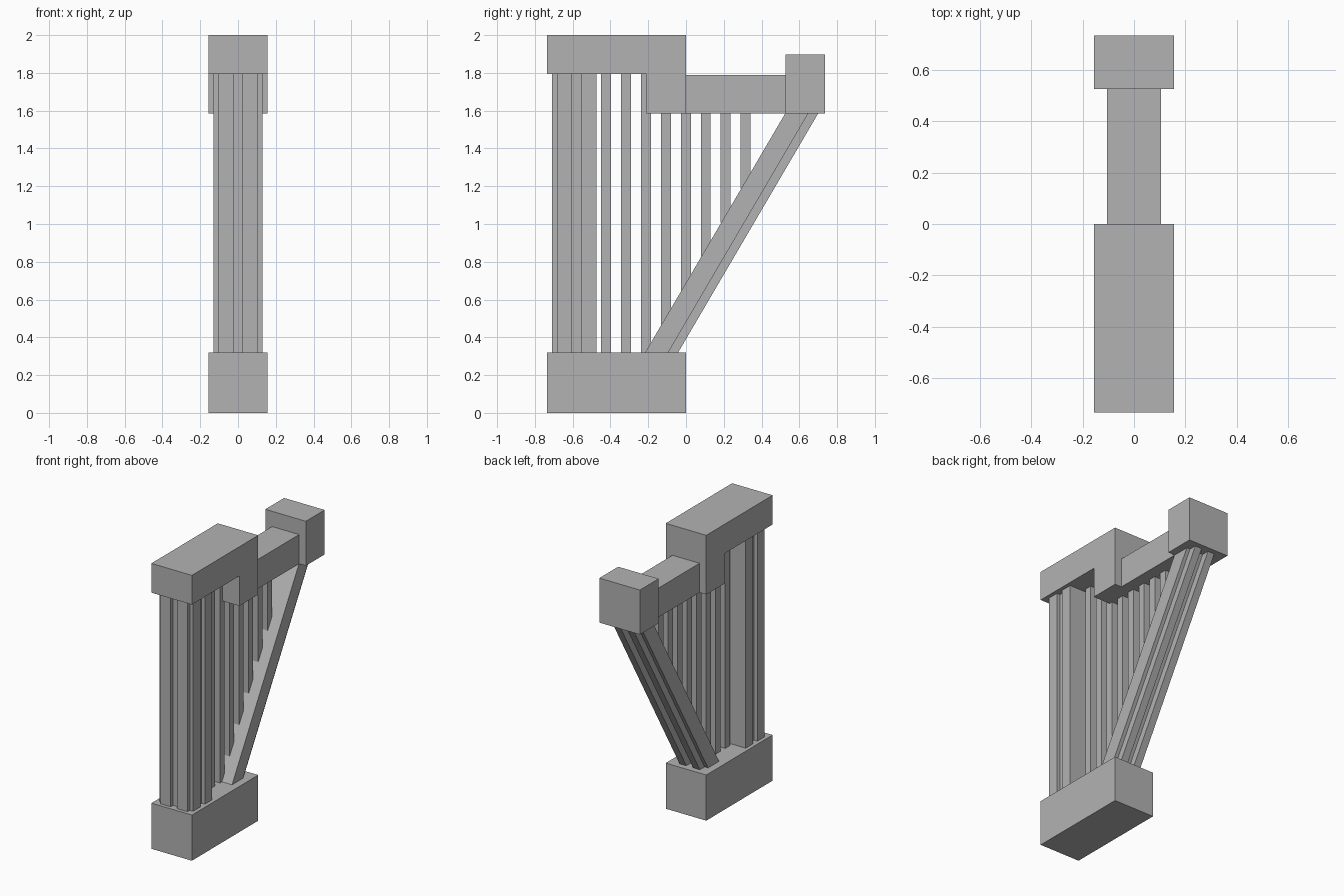
import bpy
import bmesh

cube = bpy.data.objects.get("Cube")
if cube:
    bpy.data.objects.remove(cube, do_unlink=True)

stone = bpy.data.materials.new("plain_grey")
stone.use_nodes = True
GREY = (0.45, 0.45, 0.45, 1)
stone.diffuse_color = GREY
stone.node_tree.nodes["Principled BSDF"].inputs["Base Color"].default_value = GREY


def prism(name, profile, x0, x1):
    """Extrude a closed (y, z) profile from x0 to x1."""
    bm = bmesh.new()
    face = bm.faces.new([bm.verts.new((x0, y, z)) for y, z in profile])
    new = bmesh.ops.extrude_face_region(bm, geom=[face])["geom"]
    moved = [v for v in new if isinstance(v, bmesh.types.BMVert)]
    bmesh.ops.translate(bm, verts=moved, vec=(x1 - x0, 0, 0))
    bmesh.ops.recalc_face_normals(bm, faces=bm.faces)
    mesh = bpy.data.meshes.new(name)
    bm.to_mesh(mesh)
    bm.free()
    mesh.materials.append(stone)
    obj = bpy.data.objects.new(name, mesh)
    bpy.context.collection.objects.link(obj)
    return obj


def box(name, x0, x1, y0, y1, z0, z1):
    return prism(name, [(y0, z0), (y1, z0), (y1, z1), (y0, z1)], x0, x1)


BASE_TOP, NECK_LOW, CROWN_LOW = 0.32, 1.585, 1.795
WIDE, BODY, UNIT = 0.157, 0.105, 0.0525

# Base, stepped crown, neck and end block
box("base", -WIDE, WIDE, -0.735, 0, 0, BASE_TOP)
prism("crown", [(-0.735, CROWN_LOW), (-0.21, CROWN_LOW), (-0.21, NECK_LOW),
                (0, NECK_LOW), (0, 2), (-0.735, 2)], -WIDE, WIDE)
box("neck", -BODY, BODY, 0, 0.527, NECK_LOW, 1.79)
box("end_block", -WIDE, WIDE, 0.527, 0.735, NECK_LOW, 1.897)

# Upright column with paired ridges on its front and sides
FRONT, BACK, RIDGE, LIP = -0.684, -0.474, 0.08, 0.026
box("column", -BODY, BODY, FRONT, BACK, BASE_TOP, CROWN_LOW)
for side, a, b in (("right", -BODY, -BODY + RIDGE), ("left", BODY - RIDGE, BODY)):
    box(f"column_front_ridge_{side}", a, b, FRONT - LIP, FRONT, BASE_TOP, CROWN_LOW)
for side, a, b in (("right", -BODY - LIP, -BODY), ("left", BODY, BODY + LIP)):
    box(f"column_side_ridge_front_{side}", a, b, FRONT, FRONT + RIDGE, BASE_TOP, CROWN_LOW)
    box(f"column_side_ridge_back_{side}", a, b, BACK - RIDGE, BACK, BASE_TOP, CROWN_LOW)

# Slanted beam with two ridges along its back
LOW_Y, HIGH_Y, DEPTH = -0.216, 0.525, 0.122


def slanted(name, x0, x1, d0, d1):
    return prism(name, [(LOW_Y + d0, BASE_TOP), (LOW_Y + d1, BASE_TOP),
                        (HIGH_Y + d1, NECK_LOW), (HIGH_Y + d0, NECK_LOW)], x0, x1)


slanted("slanted_beam", -BODY, BODY, 0, DEPTH)
for side, s in (("right", -1), ("left", 1)):
    a, b = sorted((s * UNIT / 2, s * UNIT * 1.5))
    slanted(f"slanted_beam_ridge_{side}", a, b, DEPTH, DEPTH + UNIT)

# Strings, ending inside the slanted beam
slope = (NECK_LOW - BASE_TOP) / (HIGH_Y - LOW_Y)
for i in range(8):
    y = -0.423 + i * 0.1055
    low = max(BASE_TOP, BASE_TOP + (y - LOW_Y) * slope - 0.04)
    high = CROWN_LOW if i < 3 else NECK_LOW
    box(f"string_{i + 1}", -UNIT / 2, UNIT / 2, y - UNIT / 2, y + UNIT / 2, low, high)
